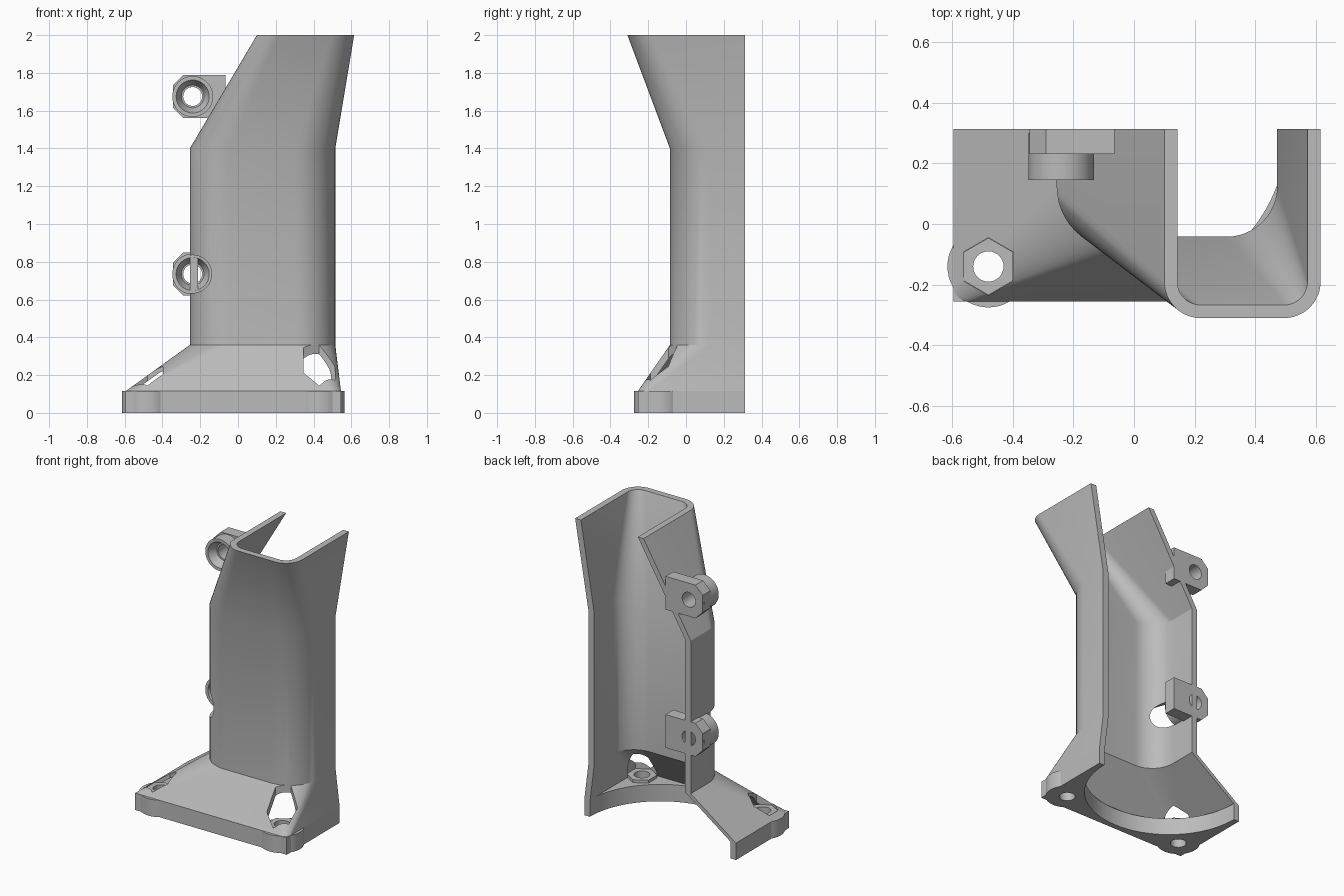
import bpy, bmesh, math
from mathutils import Matrix

cube = bpy.data.objects.get("Cube")
if cube:
    bpy.data.objects.remove(cube, do_unlink=True)

BACK = 0.313      # open rear plane
WALL = 0.043
LUGS = [(-0.48, -0.14), (0.43, -0.14)]
CLAMP_X, CLAMP_HEIGHTS = -0.24, (0.735, 1.675)

grey = bpy.data.materials.new("plain grey")
grey.use_nodes = True
grey.diffuse_color = (0.5, 0.5, 0.5, 1)
grey.node_tree.nodes["Principled BSDF"].inputs["Base Color"].default_value = (0.5, 0.5, 0.5, 1)


def finish(name, bm):
    bmesh.ops.recalc_face_normals(bm, faces=bm.faces[:])
    mesh = bpy.data.meshes.new(name)
    bm.to_mesh(mesh)
    bm.free()
    mesh.materials.append(grey)
    obj = bpy.data.objects.new(name, mesh)
    bpy.context.collection.objects.link(obj)
    return obj


def rod(name, x, y, z0, z1, r0, r1=None, sides=48, turn=0):
    """Upright cylinder, cone or prism."""
    bm = bmesh.new()
    bmesh.ops.create_cone(bm, cap_ends=True, segments=sides, radius1=r0,
                          radius2=r0 if r1 is None else r1, depth=z1 - z0)
    bmesh.ops.rotate(bm, verts=bm.verts, matrix=Matrix.Rotation(turn, 3, 'Z'))
    bmesh.ops.translate(bm, verts=bm.verts, vec=(x, y, (z0 + z1) / 2))
    return finish(name, bm)


def rod_y(name, x, z, y0, y1, r0, r1=None):
    """Cylinder or cone running front to back, r0 at the front."""
    obj = rod(name, 0, 0, y0, y1, r0, r1)
    obj.data.transform(Matrix.Translation((x, 0, z)) @ Matrix.Rotation(-math.pi / 2, 4, 'X'))
    return obj


def prism(name, points, low, high, axis='Z'):
    """Extruded outline; axis Y takes points as x, z."""
    bm = bmesh.new()
    place = (lambda a, b, h: (a, b, h)) if axis == 'Z' else (lambda a, b, h: (a, h, b))
    face = bm.faces.new([bm.verts.new(place(a, b, low)) for a, b in points])
    ext = bmesh.ops.extrude_face_region(bm, geom=[face])
    verts = [v for v in ext["geom"] if isinstance(v, bmesh.types.BMVert)]
    bmesh.ops.translate(bm, verts=verts, vec=place(0, 0, high - low))
    return finish(name, bm)


def boolean(obj, tool, operation='DIFFERENCE'):
    tool.hide_render = True
    mod = obj.modifiers.new("cut", 'BOOLEAN')
    mod.operation, mod.object, mod.solver = operation, tool, 'EXACT'
    bpy.context.view_layer.objects.active = obj
    bpy.ops.object.modifier_apply(modifier=mod.name)
    bpy.data.objects.remove(tool, do_unlink=True)


def smooth(obj):
    bpy.ops.object.select_all(action='DESELECT')
    obj.select_set(True)
    bpy.context.view_layer.objects.active = obj
    bpy.ops.object.shade_smooth_by_angle(angle=math.radians(25))


def u_section(x0, x1, front, r, steps=12):
    """Open U outline with two rounded front corners."""
    pts = [(x0, BACK)]
    for cx, start in ((x0 + r, math.pi), (x1 - r, 1.5 * math.pi)):
        for i in range(steps + 1):
            a = start + i / steps * math.pi / 2
            pts.append((cx + r * math.cos(a), front + r + r * math.sin(a)))
    return pts + [(x1, BACK)]


# Duct shell: flared foot, straight trunk, leaning mouth
SECTIONS = [(0.115, -0.595, 0.545, -0.255, 0.05),
            (0.36, -0.255, 0.515, -0.085, 0.21),
            (1.4, -0.255, 0.515, -0.085, 0.21),
            (2.0, 0.10, 0.615, -0.31, 0.12)]
bm = bmesh.new()
rings = []
for z, x0, x1, front, r in SECTIONS:
    outer = u_section(x0, x1, front, r)
    inner = u_section(x0 + WALL, x1 - WALL, front + WALL, max(r - WALL, 0.006))
    rings.append([bm.verts.new((x, y, z)) for x, y in outer + inner[::-1]])
count = len(rings[0])
for a, b in zip(rings, rings[1:]):
    for i in range(count):
        j = (i + 1) % count
        bm.faces.new((a[i], a[j], b[j], b[i]))
for ring in (rings[0], rings[-1]):
    for i in range(count // 2 - 1):
        bm.faces.new((ring[i], ring[i + 1], ring[count - 2 - i], ring[count - 1 - i]))
duct = finish("duct_shell", bm)

# Openings over the nut seats and screwdriver access beside the trunk
for x, y in LUGS:
    boolean(duct, rod("nut_cut", x, y, 0.1, 0.5, 0.095, sides=6, turn=math.pi / 6 * 0))
for z in CLAMP_HEIGHTS:
    boolean(duct, rod_y("access_cut", CLAMP_X, z, -0.4, 0.146, 0.1))
smooth(duct)

# Base plate with two corner lugs and a half round opening
base = prism("base_plate", [(-0.595, -0.255), (0.545, -0.255), (0.545, BACK), (-0.595, BACK)], 0, 0.115)
for x, y in LUGS:
    boolean(base, rod("lug", x, y, 0, 0.115, 0.135), 'UNION')
    boolean(base, rod("nut_seat", x, y, 0.05, 0.135, 0.094, sides=6), 'UNION')
boolean(base, rod("fan_cut", -0.025, BACK, -0.1, 0.3, 0.53, sides=96))
for x, y in LUGS:
    boolean(base, rod("screw_cut", x, y, -0.1, 0.3, 0.05, sides=32))
smooth(base)

# Side clamps: chamfered block joined to a round boss with countersunk hole
for label, z in zip(("lower", "upper"), CLAMP_HEIGHTS):
    h, c = 0.113, 0.055
    left, right = -0.345, -0.065
    outline = [(left + c, z - h), (right, z - h), (right, z + h),
               (left + c, z + h), (left, z + h - c), (left, z - h + c)]
    clamp = prism(label + "_clamp", outline, 0.23, BACK, 'Y')
    boolean(clamp, rod_y("boss", CLAMP_X, z, 0.145, 0.30, 0.108), 'UNION')
    boolean(clamp, rod_y("sink_cut", CLAMP_X, z, 0.14, 0.2, 0.09, 0.06))
    boolean(clamp, rod_y("bolt_cut", CLAMP_X, z, 0.1, 0.4, 0.05))
    smooth(clamp)
